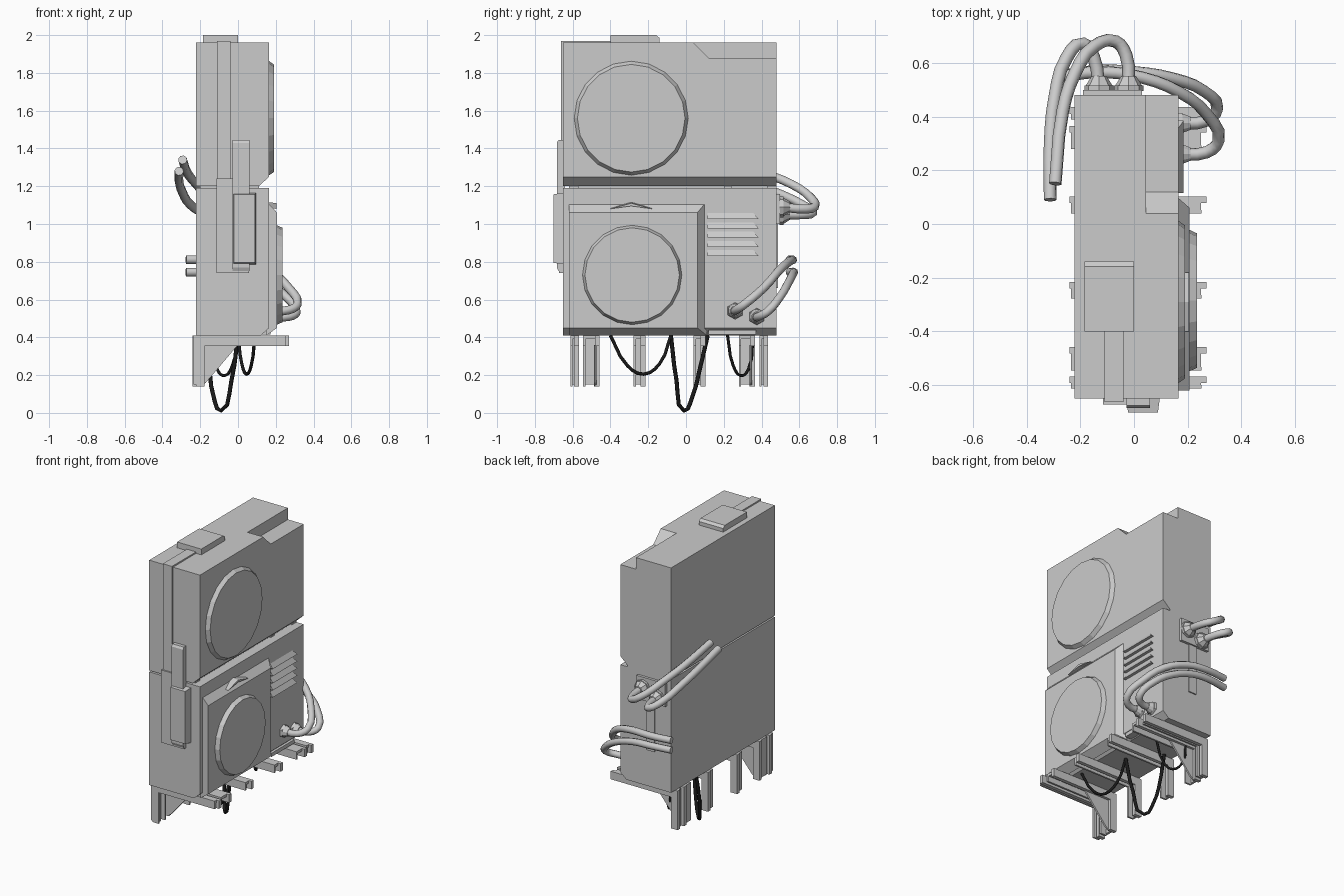
import bpy, bmesh
from mathutils import Vector

if "Cube" in bpy.data.objects:
    bpy.data.objects.remove(bpy.data.objects["Cube"])


def build(name, verts, faces):
    me = bpy.data.meshes.new(name)
    me.from_pydata([tuple(v) for v in verts], [], faces)
    bm = bmesh.new()
    bm.from_mesh(me)
    bmesh.ops.recalc_face_normals(bm, faces=bm.faces)
    bm.to_mesh(me)
    bm.free()
    ob = bpy.data.objects.new(name, me)
    bpy.context.collection.objects.link(ob)
    return ob


def loft(name, a, b):
    n = len(a)
    sides = [(i, (i + 1) % n, n + (i + 1) % n, n + i) for i in range(n)]
    return build(name, list(a) + list(b), [tuple(range(n)), tuple(range(n, 2 * n))] + sides)


def prism_y(name, xz, y0, y1):
    return loft(name, [(x, y0, z) for x, z in xz], [(x, y1, z) for x, z in xz])


def prism_x(name, yz, x0, x1):
    return loft(name, [(x0, y, z) for y, z in yz], [(x1, y, z) for y, z in yz])


def box(name, x0, x1, y0, y1, z0, z1):
    return prism_y(name, [(x0, z0), (x1, z0), (x1, z1), (x0, z1)], y0, y1)


def frustum(name, start, axis, sides, r0, r1, length):
    bpy.ops.mesh.primitive_cone_add(vertices=sides, radius1=r0, radius2=r1, depth=length)
    ob = bpy.context.object
    ob.name = name
    axis = Vector(axis)
    ob.rotation_euler = axis.to_track_quat('Z', 'Y').to_euler()
    ob.location = Vector(start) + axis * length / 2
    return ob


def tube(name, pts, r, mat=None):
    cu = bpy.data.curves.new(name, 'CURVE')
    cu.dimensions = '3D'
    cu.resolution_u = 3
    cu.bevel_depth = r
    cu.bevel_resolution = 2
    cu.use_fill_caps = True
    sp = cu.splines.new('BEZIER')
    sp.bezier_points.add(len(pts) - 1)
    for bp, p in zip(sp.bezier_points, pts):
        bp.co = p
        bp.handle_left_type = bp.handle_right_type = 'AUTO'
    if mat:
        cu.materials.append(mat)
    ob = bpy.data.objects.new(name, cu)
    bpy.context.collection.objects.link(ob)
    return ob


black = bpy.data.materials.new("black_rubber")
black.diffuse_color = (0.01, 0.01, 0.01, 1)
black.use_nodes = True
black.node_tree.nodes["Principled BSDF"].inputs["Base Color"].default_value = black.diffuse_color

# Upper cabinet with corner notch
upper = prism_y("upper_cabinet", [(-.222, 1.2), (.11, 1.2), (.165, 1.25), (.165, 1.96), (-.222, 1.96)], -.65, .48)
cutter = prism_x("notch_cutter", [(.04, 1.96), (.12, 1.88), (.6, 1.88), (.6, 2.1), (.04, 2.1)], .045, .3)
cutter.hide_render = True
cutter.hide_set(True)
mod = upper.modifiers.new("notch", 'BOOLEAN')
mod.operation = 'DIFFERENCE'
mod.object = cutter
mod.solver = 'EXACT'
frustum("upper_fan_cover", (.165, -.29, 1.56), (1, 0, 0), 20, .302, .285, .025)

# Spacers between the cabinets
for y0, y1 in ((-.62, -.57), (.2, .24), (.43, .48)):
    box("cabinet_spacer", -.2, .11, y0, y1, 1.185, 1.205)
box("cabinet_joint", -.2, .07, -.6, .46, 1.185, 1.205)

# Lower cabinet and raised side panel
prism_y("lower_cabinet", [(-.222, .41), (.12, .41), (.165, .45), (.165, 1.19), (-.222, 1.19)], -.65, .48)
panel_yz = [(-.62, .11, .41, 1.12), (-.62, .06, .45, 1.06)]
rings = [[(x, y0, z0), (x, y1, z0), (x, y1, z1), (x, y0, z1)]
         for x, (y0, y1, z0, z1) in zip((.15, .207), panel_yz)]
loft("fan_panel", *rings)
frustum("lower_fan_cover", (.205, -.285, .73), (1, 0, 0), 20, .264, .25, .03)

# Chevron trim above the lower fan
loft("chevron_trim", [(.165, -.4, 1.085), (.165, -.29, 1.115), (.165, -.18, 1.085), (.165, -.29, 1.1)],
     [(.205, -.4, 1.08), (.205, -.29, 1.11), (.205, -.18, 1.08), (.205, -.29, 1.095)])

# Louvers and service strip
for i in range(5):
    z = .83 + i * .049
    build("louver", [(.164, .115, z), (.164, .385, z), (.185, .115, z), (.185, .385, z),
                     (.164, .115, z + .033), (.164, .355, z + .033)],
          [(0, 1, 3, 2), (2, 3, 5, 4), (0, 4, 5, 1), (0, 2, 4), (1, 5, 3)])
box("service_strip", .12, .172, .12, .37, .415, .44)

# Front conduit and top junction
box("conduit_upper", -.11, -.04, -.662, -.64, 1.2, 1.97)
box("conduit_top", -.11, -.04, -.662, -.38, 1.95, 1.97)
box("conduit_lower", -.115, .057, -.672, -.64, .74, 1.24)
prism_x("switch_backing", [(-.64, .75), (-.675, .75), (-.684, .77), (-.684, 1.43), (-.675, 1.445), (-.64, 1.445)],
        -.028, .06)
loft("switch_box", [(-.03, -.64, .785), (.097, -.64, .785), (.097, -.64, 1.167), (-.03, -.64, 1.167)],
     [(-.022, -.702, .795), (.089, -.702, .795), (.089, -.702, 1.157), (-.022, -.702, 1.157)])
prism_x("top_junction_box", [(-.4, 1.95), (-.4, 2), (-.158, 2), (-.14, 1.985), (-.14, 1.95)], -.185, 0)

# Support brackets, some with gussets
arm = [(-.24, .41), (-.24, .14), (-.19, .14), (-.19, .355), (.27, .355), (.27, .41)]
gusset = [(-.2, .14), (-.17, .16), (0, .36), (-.2, .36)]
for y0, y1, braced in ((-.612, -.567, 0), (-.545, -.457, 1), (-.277, -.215, 0),
                       (.04, .103, 0), (.28, .365, 1), (.388, .435, 0)):
    prism_y("bracket_web", arm, y1 - .025, y1)
    box("bracket_top_plate", -.235, .25, y0, y1, .392, .41)
    box("bracket_wall_plate", -.235, -.218, y0, y1, .15, .41)
    prism_y("bracket_rib", [(x * .93, z) for x, z in arm], y0, y0 + .012)
    if braced:
        m = (y0 + y1) / 2 + .02
        prism_y("bracket_gusset", gusset, m - .006, m + .006)

# Side hoses with hex fittings
for y, z in ((.26, .54), (.375, .51)):
    frustum("side_fitting_nut", (.16, y, z), (1, 0, 0), 6, .046, .042, .02)
    frustum("side_fitting_cone", (.18, y, z), (1, 0, 0), 10, .038, .026, .03)
tube("side_hose_upper", [(.165, .26, .54), (.27, .267, .545), (.315, .31, .575), (.27, .41, .66),
                         (.17, .49, .75), (.03, .545, .8), (-.12, .565, .81), (-.275, .55, .812)], .023)
tube("side_hose_lower", [(.165, .375, .51), (.27, .385, .51), (.31, .43, .535), (.26, .495, .61),
                         (.15, .54, .685), (.0, .565, .735), (-.13, .57, .745), (-.275, .55, .745)], .023)

# Back hoses with fittings on a mounting plate
box("back_hose_plate", -.19, .03, .47, .498, 1.0, 1.16)
box("back_cable_cover", -.1, -.04, .47, .488, .66, 1.0)
for x, z in ((-.13, 1.05), (-.02, 1.09)):
    frustum("back_fitting_nut", (x, .495, z), (0, 1, 0), 8, .055, .055, .02)
    frustum("back_fitting_cone", (x, .515, z), (0, 1, 0), 8, .05, .028, .035)
tube("back_hose_outer", [(-.13, .5, 1.05), (-.15, .62, 1.05), (-.19, .672, 1.06), (-.25, .62, 1.1),
                         (-.295, .47, 1.17), (-.312, .3, 1.225), (-.312, .09, 1.28)], .024)
tube("back_hose_inner", [(-.02, .5, 1.09), (-.03, .63, 1.08), (-.07, .68, 1.09), (-.15, .66, 1.14),
                         (-.22, .56, 1.21), (-.265, .42, 1.265), (-.293, .15, 1.34)], .024)

# Hanging cables
tube("cable_front", [(.09, -.4, .41), (.07, -.31, .25), (.045, -.225, .205), (.02, -.14, .26), (0, -.08, .41)],
     .009, black)
tube("cable_middle", [(0, -.08, .41), (-.035, -.05, .17), (-.09, -.01, .012), (-.13, .035, .09), (-.15, .075, .24),
                      (-.15, .115, .41)], .011, black)
tube("cable_back", [(0, .22, .41), (-.03, .25, .25), (-.07, .29, .197), (-.11, .33, .23), (-.125, .355, .41)],
     .008, black)
